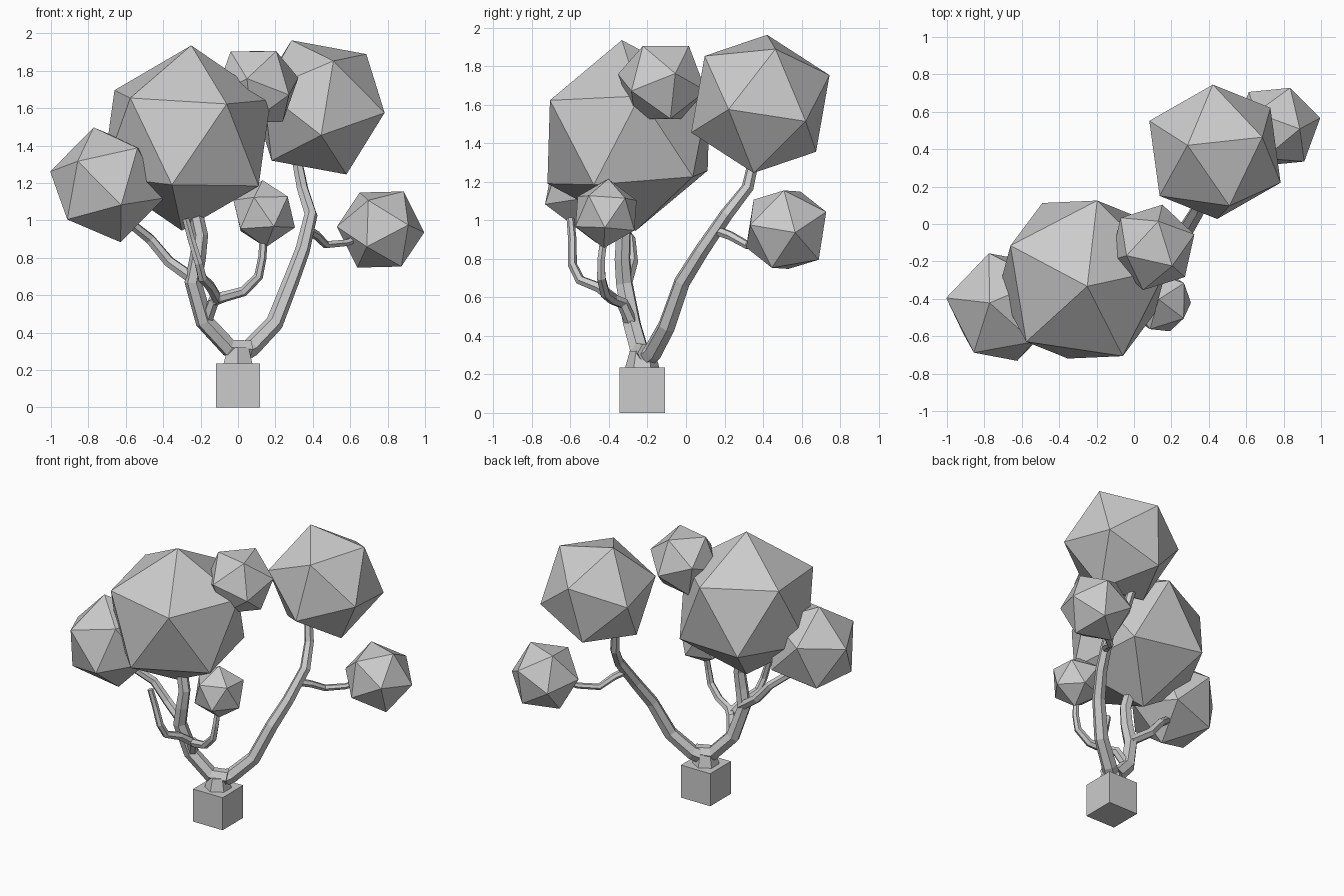
import bpy
import bmesh
from mathutils import Matrix, Vector

cube = bpy.data.objects.get("Cube")
if cube:
    bpy.data.objects.remove(cube, do_unlink=True)

grey = bpy.data.materials.new("plain_grey")
grey.use_nodes = True
COLOUR = (0.6, 0.6, 0.6, 1)
grey.diffuse_color = COLOUR
grey.node_tree.nodes["Principled BSDF"].inputs["Base Color"].default_value = COLOUR


def mesh_object(name, bm):
    mesh = bpy.data.meshes.new(name)
    bm.to_mesh(mesh)
    bm.free()
    mesh.materials.append(grey)
    obj = bpy.data.objects.new(name, mesh)
    bpy.context.collection.objects.link(obj)
    return obj


def foliage(name, centre, radius, corner, neighbour):
    """Icosahedron turned so two adjacent corners point along the given directions."""
    z = Vector(corner).normalized()
    n = Vector(neighbour)
    x = (n - z * n.dot(z)).normalized()
    turn = Matrix((x, z.cross(x), z)).transposed().to_4x4()
    bm = bmesh.new()
    bmesh.ops.create_icosphere(bm, subdivisions=1, radius=radius,
                               matrix=Matrix.Translation(centre) @ turn)
    mesh_object(name, bm)


def branch(name, points, start, end):
    """Six-sided tapering tube along a path."""
    curve = bpy.data.curves.new(name, "CURVE")
    curve.dimensions = "3D"
    curve.bevel_depth = 1
    curve.bevel_resolution = 1
    curve.use_fill_caps = True
    spline = curve.splines.new("POLY")
    spline.points.add(len(points) - 1)
    spline.use_smooth = False
    for i, (p, co) in enumerate(zip(spline.points, points)):
        p.co = (*co, 1)
        p.radius = start + (end - start) * i / (len(points) - 1)
    curve.materials.append(grey)
    obj = bpy.data.objects.new(name, curve)
    bpy.context.collection.objects.link(obj)
    bpy.ops.object.select_all(action="DESELECT")
    obj.select_set(True)
    bpy.context.view_layer.objects.active = obj
    bpy.ops.object.convert(target="MESH")


# Square pot and the short trunk rising from it
bm = bmesh.new()
bmesh.ops.create_cube(bm, size=0.235, matrix=Matrix.Translation((0, -0.227, 0.1175)))
mesh_object("pot", bm)

bm = bmesh.new()
bmesh.ops.create_cone(bm, cap_ends=True, segments=6, radius1=0.09, radius2=0.065,
                      depth=0.09, matrix=Matrix.Translation((0, -0.227, 0.275)))
mesh_object("trunk_base", bm)

# Two main limbs
branch("left_limb", [(0.03, -0.2, 0.3), (0.07, -0.17, 0.32), (0.195, -0.1, 0.45),
                     (0.285, -0.02, 0.68), (0.345, 0.08, 0.84), (0.39, 0.21, 1.03),
                     (0.345, 0.32, 1.17), (0.31, 0.36, 1.35)], 0.055, 0.028)
branch("right_limb", [(0.06, -0.2, 0.31), (-0.05, -0.24, 0.32), (-0.18, -0.28, 0.46),
                      (-0.24, -0.32, 0.67), (-0.215, -0.33, 0.8), (-0.2, -0.325, 0.92),
                      (-0.24, -0.31, 1.1)], 0.055, 0.038)

# Thin side branches
branch("left_side_branch", [(0.37, 0.15, 0.95), (0.42, 0.23, 0.92), (0.47, 0.32, 0.87),
                            (0.58, 0.4, 0.88), (0.7, 0.5, 0.93)], 0.026, 0.018)
branch("right_side_branch", [(-0.23, -0.31, 0.68), (-0.37, -0.28, 0.78),
                             (-0.47, -0.29, 0.9), (-0.62, -0.38, 1.02)], 0.034, 0.026)
branch("front_branch", [(-0.17, -0.28, 0.46), (-0.13, -0.33, 0.57), (-0.08, -0.38, 0.59),
                        (0.03, -0.42, 0.62), (0.11, -0.44, 0.7), (0.13, -0.44, 0.8),
                        (0.14, -0.42, 0.95)], 0.034, 0.02)
branch("bare_branch", [(-0.11, -0.36, 0.58), (-0.15, -0.45, 0.65), (-0.19, -0.55, 0.69),
                       (-0.21, -0.59, 0.77), (-0.25, -0.59, 0.9), (-0.28, -0.6, 1.01)],
       0.03, 0.02)

# Faceted foliage clumps
foliage("main_foliage", (-0.275, -0.297, 1.44), 0.497,
        (0.025, -0.036, 0.495), (-0.297, -0.329, 0.22))
foliage("left_foliage", (0.433, 0.386, 1.604), 0.389,
        (-0.147, 0.035, 0.359), (0.253, 0.078, 0.283))
foliage("right_foliage", (-0.7, -0.444, 1.19), 0.316,
        (-0.072, 0.022, 0.307), (-0.3, 0.048, 0.061))
foliage("front_foliage", (0.14, -0.415, 1.035), 0.18,
        (-0.008, 0.012, 0.18), (-0.055, -0.15, 0.08))
foliage("left_low_foliage", (0.762, 0.52, 0.951), 0.239,
        (0.234, 0.047, -0.015), (0.122, -0.012, 0.204))
foliage("top_foliage", (0.1, -0.125, 1.715), 0.238,
        (0.03, 0.14, 0.19), (0.105, -0.1, 0.19))
